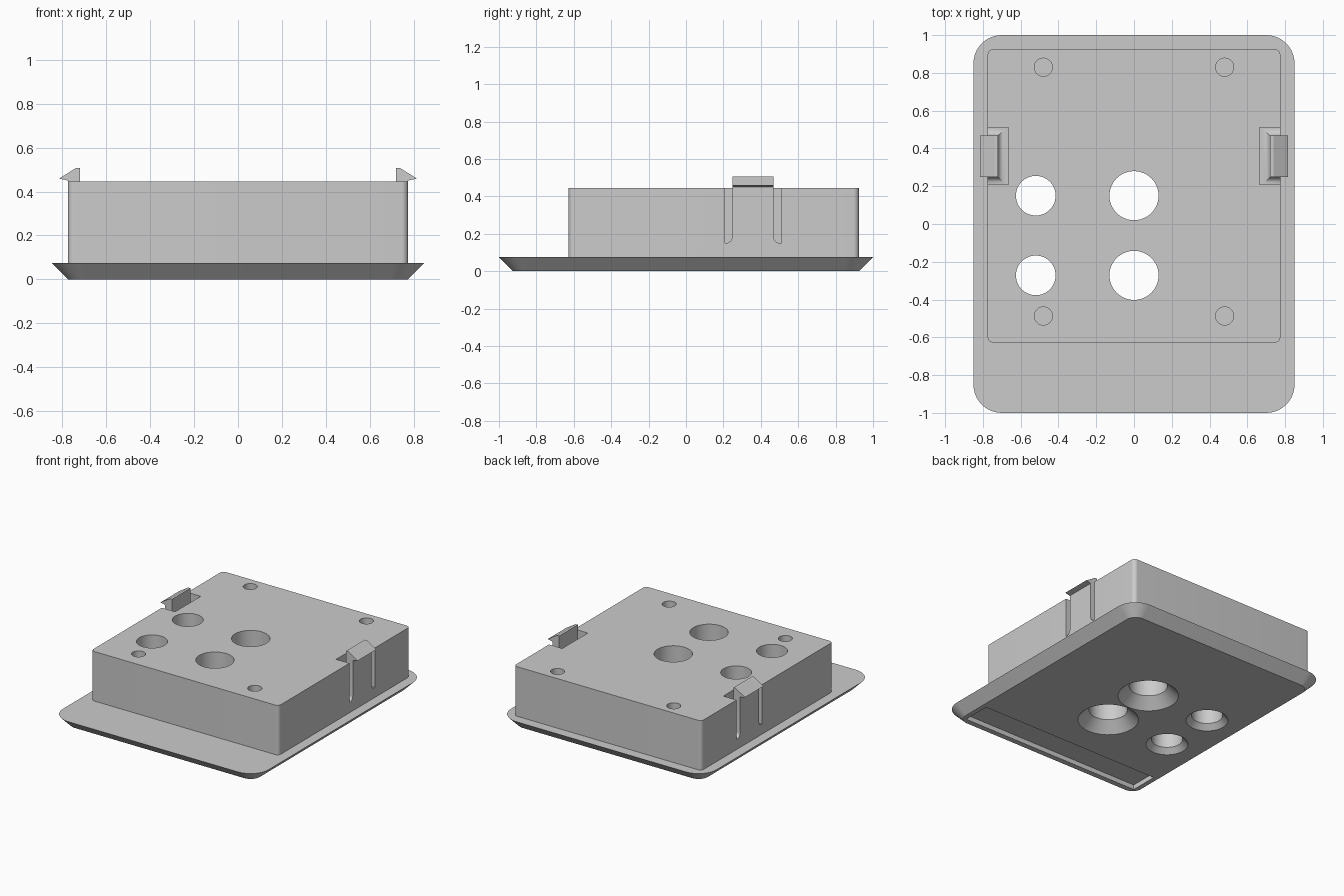
import bpy, bmesh, math

if "Cube" in bpy.data.objects:
    bpy.data.objects.remove(bpy.data.objects["Cube"])

grey = bpy.data.materials.new("plain grey")
grey.diffuse_color = (0.6, 0.6, 0.6, 1)
grey.use_nodes = True
grey.node_tree.nodes["Principled BSDF"].inputs["Base Color"].default_value = grey.diffuse_color


def loft(name, rings):
    """Closed solid from a stack of point rings with equal counts."""
    bm = bmesh.new()
    loops = [[bm.verts.new(p) for p in ring] for ring in rings]
    n = len(loops[0])
    for a, b in zip(loops, loops[1:]):
        for i in range(n):
            j = (i + 1) % n
            bm.faces.new((a[i], a[j], b[j], b[i]))
    bm.faces.new(loops[0][::-1])
    bm.faces.new(loops[-1])
    bmesh.ops.recalc_face_normals(bm, faces=bm.faces[:])
    mesh = bpy.data.meshes.new(name)
    bm.to_mesh(mesh)
    bm.free()
    mesh.materials.append(grey)
    ob = bpy.data.objects.new(name, mesh)
    bpy.context.collection.objects.link(ob)
    return ob


def rounded(x0, x1, y0, y1, r, z, seg=10):
    pts = []
    corners = ((x1 - r, y1 - r), (x0 + r, y1 - r), (x0 + r, y0 + r), (x1 - r, y0 + r))
    for k, (cx, cy) in enumerate(corners):
        for i in range(seg + 1):
            a = math.pi / 2 * (k + i / seg)
            pts.append((cx + r * math.cos(a), cy + r * math.sin(a), z))
    return pts


def rect(x0, x1, y0, y1, z):
    return [(x0, y0, z), (x1, y0, z), (x1, y1, z), (x0, y1, z)]


def circle(x, y, r, z, n=48):
    return [(x + r * math.cos(2 * math.pi * i / n),
             y + r * math.sin(2 * math.pi * i / n), z) for i in range(n)]


def boolean(ob, other, op):
    mod = ob.modifiers.new(op, 'BOOLEAN')
    mod.operation = op
    mod.solver = 'EXACT'
    mod.object = other
    bpy.context.view_layer.objects.active = ob
    bpy.ops.object.modifier_apply(modifier=mod.name)
    bpy.data.objects.remove(other)


def smooth(ob):
    bpy.ops.object.select_all(action='DESELECT')
    ob.select_set(True)
    bpy.context.view_layer.objects.active = ob
    bpy.ops.object.shade_smooth_by_angle(angle=math.radians(30))


# Flared face plate with the raised block joined on top
body = loft("housing", [rounded(-0.775, 0.775, -0.925, 0.925, 0.075, 0),
                        rounded(-0.85, 0.85, -1, 1, 0.15, 0.075)])
block = loft("block", [rounded(-0.775, 0.775, -0.628, 0.925, 0.03, z) for z in (0.03, 0.445)])
boolean(body, block, 'UNION')

# Countersunk through holes
for x, r, sink in ((0, 0.13, 0.075), (-0.52, 0.105, 0.037)):
    for y in (0.15, -0.272):
        boolean(body, loft("hole_cutter", [circle(x, y, r + sink + 0.02, -0.02),
                                           circle(x, y, r, sink),
                                           circle(x, y, r, 0.6)]), 'DIFFERENCE')

# Blind screw holes
for x in (-0.48, 0.48):
    for y in (0.83, -0.487):
        boolean(body, loft("screw_cutter", [circle(x, y, 0.048, z, 32) for z in (0.15, 0.6)]),
                'DIFFERENCE')

# Shallow label recess under the front edge
boolean(body, loft("recess_cutter", [rect(-0.74, 0.74, -0.885, -0.675, z) for z in (-0.1, 0.035)]),
        'DIFFERENCE')

# Spring clips standing in side pockets
Y0, Y1, FILLET = 0.248, 0.468, 0.035
for side, s in (("left", -1), ("right", 1)):
    boolean(body, loft("pocket_cutter", [rect(s * 0.665, s * 0.9, 0.208, 0.51, z)
                                         for z in (0.15, 0.6)]), 'DIFFERENCE')
    # tongue with a filleted foot
    rings = [rect(s * (0.72 - FILLET), s * 0.775, Y0 - FILLET, Y1 + FILLET, 0.14)]
    for i in range(7):
        a = math.pi / 2 * i / 6
        f = FILLET * (1 - math.sin(a))
        rings.append(rect(s * (0.72 - f), s * 0.775, Y0 - f, Y1 + f,
                          0.15 + FILLET * (1 - math.cos(a))))
    rings.append(rect(s * 0.72, s * 0.775, Y0, Y1, 0.45))
    smooth(loft("clip_tongue_" + side, rings))
    # hooked barb
    profile = ((0.72, 0.45), (0.775, 0.45), (0.815, 0.459), (0.738, 0.507), (0.72, 0.507))
    loft("clip_barb_" + side, [[(s * x, y, z) for x, z in profile] for y in (Y0, Y1)])

smooth(body)
